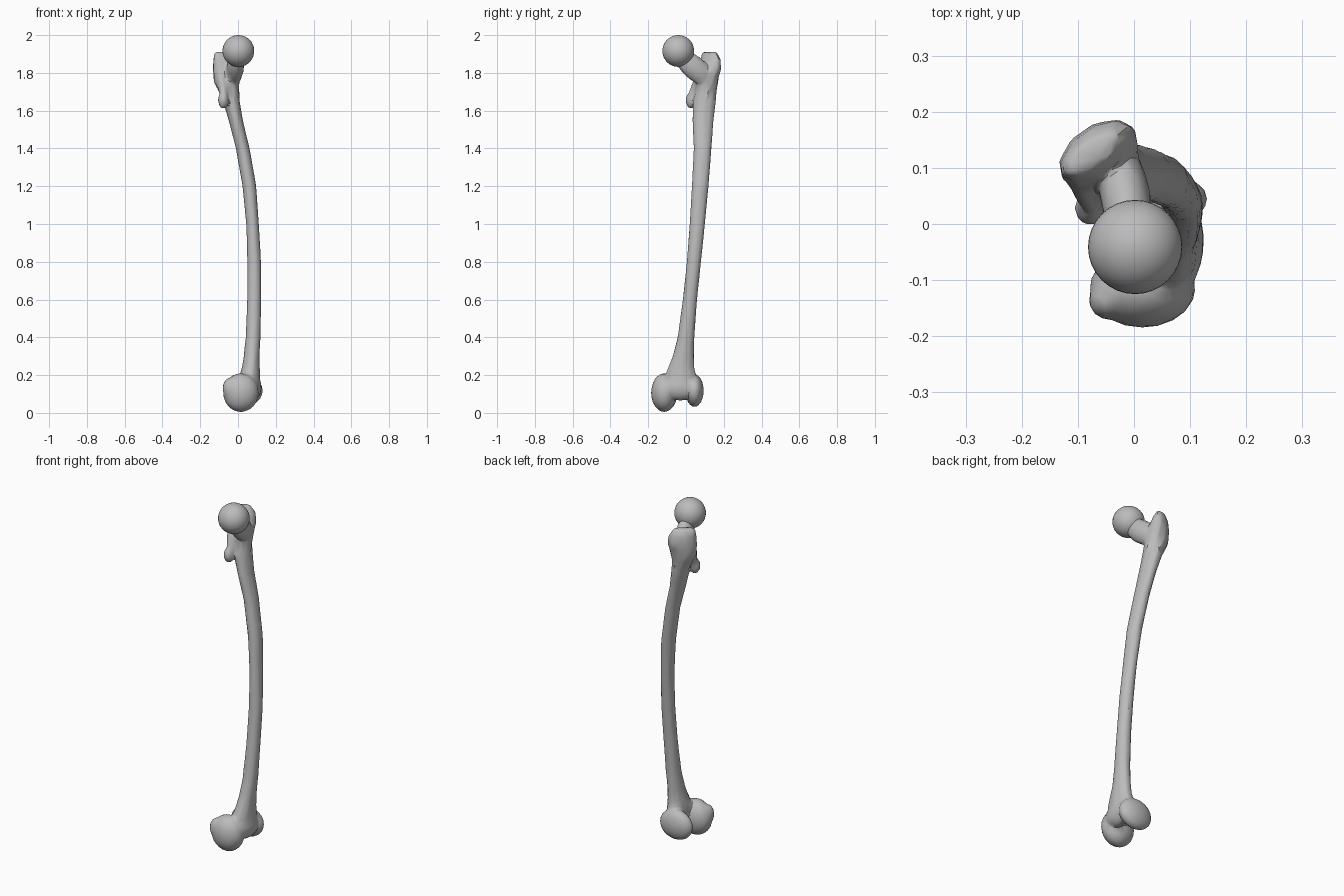
import bpy
import bmesh
from math import cos, sin, pi, radians
from mathutils import Matrix, Vector

cube = bpy.data.objects.get("Cube")
if cube:
    bpy.data.objects.remove(cube, do_unlink=True)

bone = bpy.data.materials.new("bone_grey")
bone.use_nodes = True
GREY = (0.5, 0.5, 0.5, 1)
bone.diffuse_color = GREY
bone.node_tree.nodes["Principled BSDF"].inputs["Base Color"].default_value = GREY


def loft(bm, rings, sides=10):
    """Skin rings of (z, x, y, radius x, radius y, turn in degrees)."""
    loops = []
    for z, x, y, rx, ry, turn in rings:
        rot = Matrix.Rotation(radians(turn), 3, 'Z')
        loop = []
        for i in range(sides):
            a = 2 * pi * i / sides
            loop.append(bm.verts.new(rot @ Vector((rx * cos(a), ry * sin(a), 0)) + Vector((x, y, z))))
        loops.append(loop)
    for low, high in zip(loops, loops[1:]):
        for i in range(sides):
            j = (i + 1) % sides
            bm.faces.new((low[i], low[j], high[j], high[i]))
    bm.faces.new(loops[0][::-1])
    bm.faces.new(loops[-1])


def lump(bm, centre, radii, aim=(0, 0, 1)):
    """Ellipsoid whose long local z points along aim."""
    turn = Vector(aim).to_track_quat('Z', 'Y').to_matrix().to_4x4()
    m = Matrix.Translation(centre) @ turn @ Matrix.Diagonal((*radii, 1))
    bmesh.ops.create_icosphere(bm, subdivisions=3, radius=1, matrix=m)


def make_object(name, bm):
    mesh = bpy.data.meshes.new(name)
    bm.to_mesh(mesh)
    bm.free()
    mesh.materials.append(bone)
    obj = bpy.data.objects.new(name, mesh)
    bpy.context.collection.objects.link(obj)
    bpy.ops.object.select_all(action='DESELECT')
    obj.select_set(True)
    bpy.context.view_layer.objects.active = obj
    return obj


bm = bmesh.new()

# bowed shaft, flaring into the knee below and the hip crest above
loft(bm, [
    (0.10, 0.065, -0.02, 0.055, 0.085, 0),
    (0.19, 0.062, -0.03, 0.056, 0.088, 0),
    (0.24, 0.068, -0.025, 0.048, 0.072, 0),
    (0.30, 0.072, -0.014, 0.042, 0.058, 0),
    (0.40, 0.080, 0.0, 0.040, 0.046, 0),
    (0.60, 0.086, 0.021, 0.038, 0.039, 0),
    (0.80, 0.086, 0.042, 0.037, 0.039, 0),
    (1.00, 0.077, 0.060, 0.034, 0.042, 0),
    (1.20, 0.060, 0.075, 0.037, 0.046, 0),
    (1.40, 0.025, 0.088, 0.037, 0.049, 0),
    (1.55, -0.012, 0.090, 0.038, 0.058, 0),
    (1.65, -0.035, 0.098, 0.045, 0.063, 0),
    (1.75, -0.060, 0.108, 0.072, 0.062, 25),
    (1.82, -0.063, 0.125, 0.080, 0.052, 35),
    (1.87, -0.068, 0.130, 0.075, 0.040, 37),
    (1.91, -0.078, 0.125, 0.058, 0.024, 37),
])

# neck and the ridges round the hip end
lump(bm, (-0.015, 0.045, 1.825), (0.045, 0.062, 0.13), (-0.12, 0.75, -0.65))
lump(bm, (-0.078, 0.028, 1.655), (0.028, 0.030, 0.045))
lump(bm, (-0.088, 0.062, 1.745), (0.022, 0.028, 0.12), (-0.2, 0.42, 1))

# inner and outer knuckles of the knee, with the bridge in front
lump(bm, (0.015, -0.115, 0.107), (0.095, 0.070, 0.103))
lump(bm, (-0.045, -0.135, 0.13), (0.036, 0.036, 0.055))
lump(bm, (0.03, 0.045, 0.118), (0.102, 0.049, 0.087))
lump(bm, (0.075, -0.03, 0.135), (0.050, 0.095, 0.070))

body = make_object("thigh_bone_body", bm)

# fuse the lumps, soften the joins and reduce to broad facets
fuse = body.modifiers.new("Fuse", 'REMESH')
fuse.mode = 'VOXEL'
fuse.voxel_size = 0.007
soften = body.modifiers.new("Soften", 'SMOOTH')
soften.factor = 0.5
soften.iterations = 6
reduce = body.modifiers.new("Reduce", 'DECIMATE')
reduce.ratio = 0.06
for name in ("Fuse", "Soften", "Reduce"):
    bpy.ops.object.modifier_apply(modifier=name)
bpy.ops.object.shade_smooth_by_angle(angle=radians(30))

# ball of the hip joint
bm = bmesh.new()
bmesh.ops.create_uvsphere(bm, u_segments=32, v_segments=20, radius=0.084,
                          matrix=Matrix.Translation((0.002, -0.041, 1.916)))
make_object("hip_ball", bm)
bpy.ops.object.shade_smooth_by_angle(angle=radians(30))
